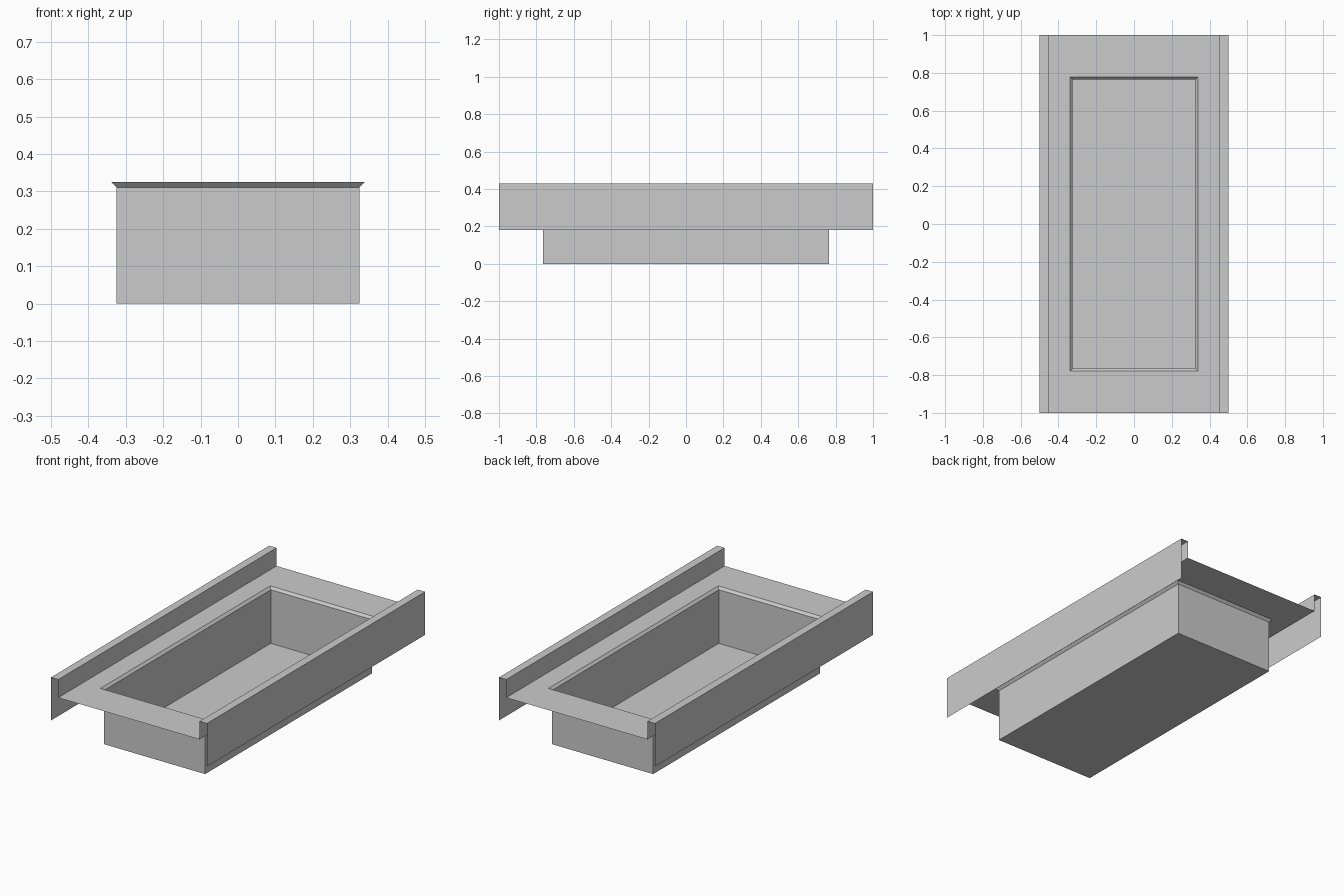
import bpy
import bmesh

if "Cube" in bpy.data.objects:
    bpy.data.objects.remove(bpy.data.objects["Cube"])

# Plain grey sheet finish
grey = bpy.data.materials.new("light_grey")
grey.use_nodes = True
colour = (0.6, 0.6, 0.6, 1)
grey.diffuse_color = colour
grey.node_tree.nodes["Principled BSDF"].inputs["Base Color"].default_value = colour

RAIL_IN, RAIL_OUT = 0.453, 0.5
DECK_Z, TOP_Z, SKIRT_Z = 0.325, 0.43, 0.18


def finish(name, bm):
    mesh = bpy.data.meshes.new(name)
    bm.to_mesh(mesh)
    bm.free()
    mesh.materials.append(grey)
    obj = bpy.data.objects.new(name, mesh)
    bpy.context.collection.objects.link(obj)
    return obj


def loft_rectangles(name, rings, close_end):
    """Join nested rectangles (half width, half length, height) with quads."""
    bm = bmesh.new()
    loops = [[bm.verts.new((sx * w, sy * l, z))
              for sx, sy in ((-1, -1), (1, -1), (1, 1), (-1, 1))]
             for w, l, z in rings]
    for a, b in zip(loops, loops[1:]):
        for i in range(4):
            j = (i + 1) % 4
            bm.faces.new((a[i], a[j], b[j], b[i]))
    if close_end:
        bm.faces.new(loops[-1])
    return finish(name, bm)


def extrude_profile(name, profile, half_length):
    """Sweep an open x-z profile along y as a thin sheet."""
    bm = bmesh.new()
    rows = [[bm.verts.new((x, y, z)) for y in (-half_length, half_length)]
            for x, z in profile]
    for a, b in zip(rows, rows[1:]):
        bm.faces.new((a[0], b[0], b[1], a[1]))
    bmesh.ops.recalc_face_normals(bm, faces=bm.faces)
    # Outer faces point away from the hollow of the rail
    top = max(bm.faces, key=lambda f: f.calc_center_median().z)
    if top.normal.z < 0:
        bmesh.ops.reverse_faces(bm, faces=bm.faces)
    return finish(name, bm)


# Flat deck around the opening
loft_rectangles("deck", [(RAIL_IN, 1, DECK_Z), (0.338, 0.778, DECK_Z)], False)

# Recessed basin with a chamfered rim
loft_rectangles("basin", [(0.338, 0.778, DECK_Z), (0.325, 0.765, 0.311),
                          (0.325, 0.765, 0)], True)

# Folded side rails, open at the ends and underneath
for side, sign in (("left", 1), ("right", -1)):
    profile = [(sign * RAIL_IN, DECK_Z), (sign * RAIL_IN, TOP_Z),
               (sign * RAIL_OUT, TOP_Z), (sign * RAIL_OUT, SKIRT_Z)]
    extrude_profile(side + "_rail", profile, 1)
